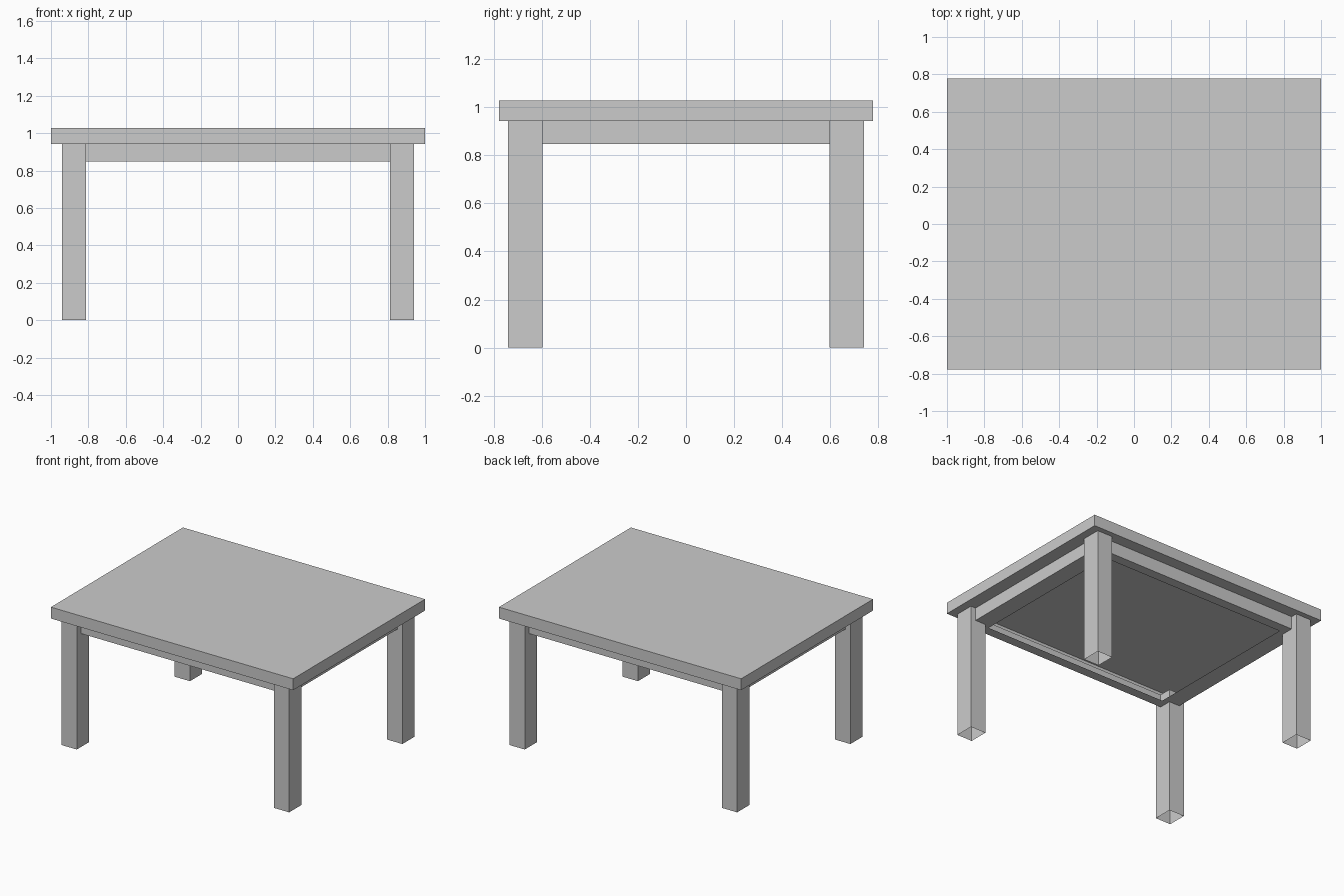
import bpy, bmesh

if "Cube" in bpy.data.objects:
    bpy.data.objects.remove(bpy.data.objects["Cube"])

LEG_TOP = 0.943


def box(name, lo, hi, drop=""):
    """Box between two corners; drop removes its 't'op and/or 'b'ottom face."""
    bm = bmesh.new()
    bmesh.ops.create_cube(bm, size=1)
    for v in bm.verts:
        v.co = [(a + b) / 2 + c * (b - a) for a, b, c in zip(lo, hi, v.co)]
    bm.normal_update()
    gone = [f for f in bm.faces
            if ("t" in drop and f.normal.z > 0.9) or ("b" in drop and f.normal.z < -0.9)]
    bmesh.ops.delete(bm, geom=gone, context='FACES_ONLY')
    mesh = bpy.data.meshes.new(name)
    bm.to_mesh(mesh)
    bm.free()
    obj = bpy.data.objects.new(name, mesh)
    bpy.context.collection.objects.link(obj)
    return obj


def open_bottom(obj, x, y):
    """Cut a rectangular opening of half-size x, y in the bottom face."""
    bm = bmesh.new()
    bm.from_mesh(obj.data)
    bm.normal_update()
    base = next(f for f in bm.faces if f.normal.z < -0.9)
    bmesh.ops.inset_region(bm, faces=[base], thickness=0.05)
    for v in base.verts:
        v.co.x = x if v.co.x > 0 else -x
        v.co.y = y if v.co.y > 0 else -y
    bmesh.ops.delete(bm, geom=[base], context='FACES_ONLY')
    bm.to_mesh(obj.data)
    bm.free()


# Hollow table top, open inside the apron
top = box("table_top", (-1, -0.778, LEG_TOP), (1, 0.778, 1.028))
open_bottom(top, 0.90, 0.69)

# Four hollow legs, open at the foot
for sx, side in ((-1, "left"), (1, "right")):
    for sy, end in ((-1, "front"), (1, "back")):
        xs = sorted((sx * 0.814, sx * 0.94))
        ys = sorted((sy * 0.596, sy * 0.739))
        box(f"{end}_{side}_leg", (xs[0], ys[0], 0), (xs[1], ys[1], LEG_TOP), "tb")

# Apron: outer walls with a flat lip turned inwards along the bottom
apron = box("apron", (-0.90, -0.69, 0.847), (0.90, 0.69, LEG_TOP), "t")
open_bottom(apron, 0.767, 0.617)
